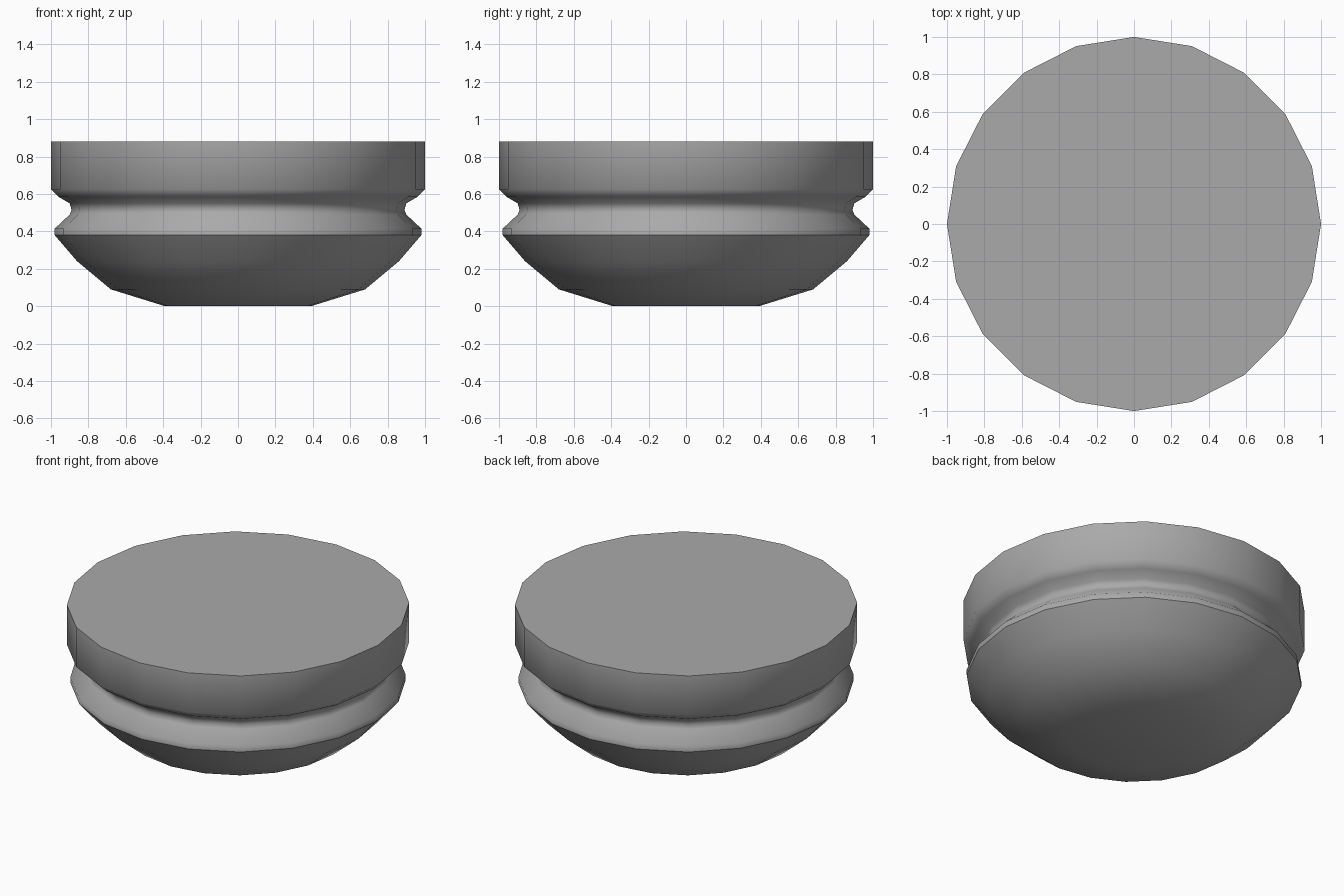
import bpy, bmesh
from math import cos, sin, tau, radians

SIDES = 20

old = bpy.data.objects.get("Cube")
if old:
    bpy.data.objects.remove(old, do_unlink=True)

grey = bpy.data.materials.new("plain grey")
grey.use_nodes = True
colour = (0.4, 0.4, 0.4, 1)
grey.diffuse_color = colour
grey.node_tree.nodes["Principled BSDF"].inputs["Base Color"].default_value = colour


def lathe(name, profile, cap_bottom, cap_top, angle):
    """Revolve (radius, height) points around z, listed from bottom to top."""
    bm = bmesh.new()
    rings = [[bm.verts.new((r * cos(tau * i / SIDES), r * sin(tau * i / SIDES), z))
              for i in range(SIDES)] for r, z in profile]
    for low, high in zip(rings, rings[1:]):
        for i in range(SIDES):
            j = (i + 1) % SIDES
            bm.faces.new((low[i], low[j], high[j], high[i]))
    if cap_bottom:
        bm.faces.new(rings[0][::-1])
    if cap_top:
        bm.faces.new(rings[-1])
    mesh = bpy.data.meshes.new(name)
    bm.to_mesh(mesh)
    bm.free()
    mesh.materials.append(grey)
    obj = bpy.data.objects.new(name, mesh)
    bpy.context.collection.objects.link(obj)
    bpy.ops.object.select_all(action="DESELECT")
    obj.select_set(True)
    bpy.context.view_layer.objects.active = obj
    bpy.ops.object.shade_smooth_by_angle(angle=radians(angle))
    return obj


# Rounded underside with a flat foot
lathe("lower_bowl", [(0.39, 0), (0.68, 0.09), (0.86, 0.24), (0.98, 0.38)],
      True, False, 40)

# Narrow rim, waist groove and straight upper drum
lathe("grooved_drum", [(0.98, 0.38), (0.98, 0.415), (0.9, 0.49), (0.89, 0.515),
                       (0.9, 0.55), (0.96, 0.585), (1, 0.625), (1, 0.88)],
      False, True, 60)
